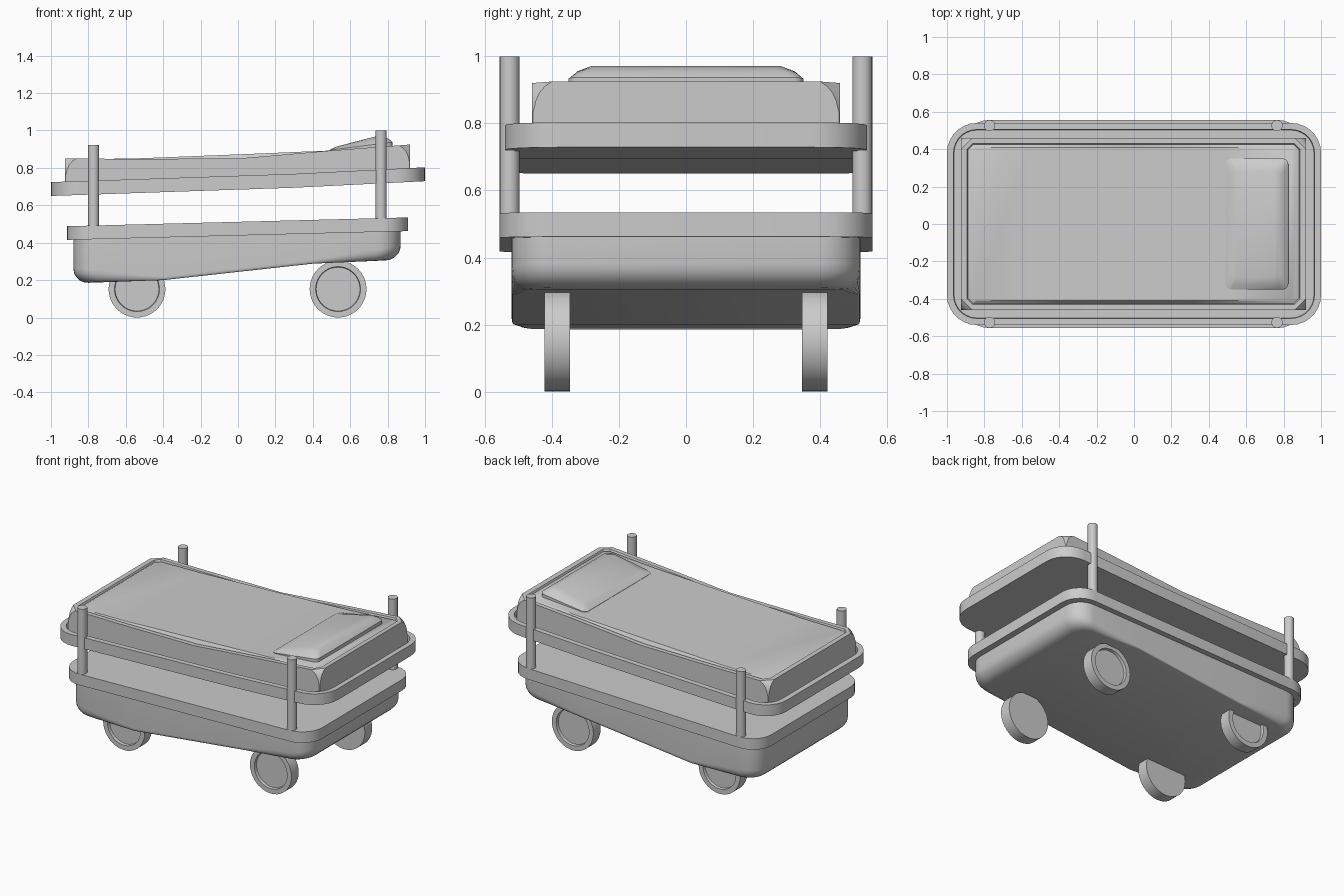
import bpy, bmesh
from math import pi, cos, sin, radians
from mathutils import Matrix

if "Cube" in bpy.data.objects:
    bpy.data.objects.remove(bpy.data.objects["Cube"])


def zat(profile, x):
    """Height along a side profile of (x, z) points."""
    if x <= profile[0][0]:
        return profile[0][1]
    for (xa, za), (xb, zb) in zip(profile, profile[1:]):
        if x <= xb:
            return za + (zb - za) * (x - xa) / (xb - xa)
    return profile[-1][1]


def finish(bm, name, angle=30):
    bmesh.ops.recalc_face_normals(bm, faces=bm.faces)
    me = bpy.data.meshes.new(name)
    bm.to_mesh(me)
    bm.free()
    ob = bpy.data.objects.new(name, me)
    bpy.context.collection.objects.link(ob)
    bpy.ops.object.select_all(action='DESELECT')
    ob.select_set(True)
    bpy.context.view_layer.objects.active = ob
    bpy.ops.object.shade_smooth_by_angle(angle=radians(angle))
    return ob


def half_outline(x0, x1, hy, r, n, mids, side_out=0.0):
    """Front half of a rounded rectangle, from -x to +x."""
    pts = []
    for k in range(n + 1):
        a = pi + pi / 2 * k / n
        pts.append((x0 + r + r * cos(a), -hy + r + r * sin(a)))
    pts += [(x, -hy - side_out) for x in mids]
    for k in range(n + 1):
        a = 1.5 * pi + pi / 2 * k / n
        pts.append((x1 - r + r * cos(a), -hy + r + r * sin(a)))
    return pts


def loft(name, layers, n=7, mids=(), angle=30):
    """Stack of rounded rectangles: (x0, x1, hy, radius, profile, side_out)."""
    bm = bmesh.new()
    rings = []
    for x0, x1, hy, r, prof, *so in layers:
        h = half_outline(x0, x1, hy, r, n, mids, so[0] if so else 0)
        loop = h + [(x, -y) for x, y in reversed(h)]
        rings.append([bm.verts.new((x, y, zat(prof, x))) for x, y in loop])
    m = len(rings[0])
    for a, b in zip(rings, rings[1:]):
        for i in range(m):
            j = (i + 1) % m
            bm.faces.new((a[i], a[j], b[j], b[i]))
    for ring in (rings[0], rings[-1]):
        for i in range(m // 2 - 1):
            bm.faces.new((ring[i], ring[i + 1], ring[m - 2 - i], ring[m - 1 - i]))
    return finish(bm, name, angle)


def lift(prof, dz):
    return [(x, z + dz) for x, z in prof]


# Lower tub with rounded ends and a stepped underside
under = [(-0.82, 0.185), (-0.4, 0.2), (0.4, 0.288), (0.85, 0.308)]
tub_layers = []
for k in range(6):
    a = pi / 2 * k / 5
    d, dz = 0.08 * (1 - sin(a)), 0.075 * (1 - cos(a))
    sd = d * 0.6
    prof = [(x, z + (dz if abs(x) > 0.6 else dz * 0.25)) for x, z in under]
    tub_layers.append((-0.88 + d, 0.87 - d, 0.52 - sd, 0.12 - d * 0.4, prof, sd * 0.85))
tub_layers.append((-0.88, 0.87, 0.52, 0.12, [(-0.9, 0.43), (0.9, 0.475)]))
loft("base_tub", tub_layers, mids=(-0.4, 0.4), angle=35)

# Lower rim
low = [(-0.915, 0.415), (0.91, 0.462)]
loft("base_rim", [(-0.915, 0.91, 0.556, 0.14, low),
                  (-0.915, 0.91, 0.556, 0.14, lift(low, 0.073))])

# Upper tray with a raised lip
tray = [(-1, 0.65), (0.3, 0.694), (1, 0.729)]
loft("bed_tray", [(-1, 1, 0.54, 0.16, tray),
                  (-1, 1, 0.54, 0.16, lift(tray, 0.074)),
                  (-0.965, 0.965, 0.505, 0.125, lift(tray, 0.074)),
                  (-0.962, 0.962, 0.502, 0.122, lift(tray, 0.04))], mids=(0.3,))

# Mattress with cut corners and an inset top panel
edge = [(-0.92, 0.85), (-0.56, 0.848), (0, 0.85), (0.5, 0.893), (0.92, 0.925)]
chord = [(-0.92, 0.846), (-0.56, 0.85), (0, 0.872), (0.5, 0.893), (0.92, 0.921)]
foot = lift(tray, 0.035)
mat = []
for t, c in ((0, 0.002), (0.45, 0.004), (0.65, 0.012), (0.8, 0.023), (0.92, 0.04), (1, 0.06)):
    xs = sorted({x for x, _ in foot + edge})
    prof = [(x, zat(foot, x) * (1 - t) + zat(edge, x) * t) for x in xs]
    mat.append((-0.925, 0.92, 0.46, c, prof))
mat.append((-0.893, 0.888, 0.43, 0.03, edge))
mat.append((-0.888, 0.883, 0.425, 0.028, lift(edge, -0.012)))
mat.append((-0.87, 0.865, 0.41, 0.022, chord))
loft("mattress", mat, n=1, mids=(-0.56, -0.28, 0, 0.25, 0.5), angle=25)

# Pillow
loft("pillow", [(0.495, 0.825, 0.35, 0.03, [(0.49, 0.875), (0.83, 0.905)]),
                (0.49, 0.825, 0.35, 0.03, [(0.49, 0.895), (0.83, 0.938)]),
                (0.50, 0.81, 0.325, 0.03, [(0.49, 0.9), (0.75, 0.955), (0.82, 0.952)]),
                (0.53, 0.785, 0.28, 0.02, [(0.53, 0.915), (0.75, 0.972), (0.79, 0.964)])],
     n=4, mids=(0.75,), angle=25)

# Corner posts and wheels
for end, px, z0, z1, wx in (("foot", -0.772, 0.47, 0.923, -0.54), ("head", 0.765, 0.51, 1.0, 0.535)):
    for side, s in (("front", -1), ("back", 1)):
        bm = bmesh.new()
        bmesh.ops.create_cone(bm, cap_ends=True, segments=20, radius1=0.03, radius2=0.03,
                              depth=z1 - z0,
                              matrix=Matrix.Translation((px, s * 0.526, (z0 + z1) / 2)))
        finish(bm, f"{side}_{end}_post")

        bm = bmesh.new()
        bmesh.ops.create_cone(bm, cap_ends=True, segments=40, radius1=0.152, radius2=0.152,
                              depth=0.076,
                              matrix=Matrix.Translation((wx, s * 0.384, 0.152))
                              @ Matrix.Rotation(pi / 2, 4, 'X'))
        bm.normal_update()
        cap = [f for f in bm.faces if f.normal.y * s > 0.9]
        bmesh.ops.inset_region(bm, faces=cap, thickness=0.032)
        bmesh.ops.inset_region(bm, faces=cap, thickness=0.003, depth=0)
        bmesh.ops.translate(bm, verts=list({v for f in cap for v in f.verts}),
                            vec=(0, -s * 0.018, 0))
        finish(bm, f"{side}_{end}_wheel")
